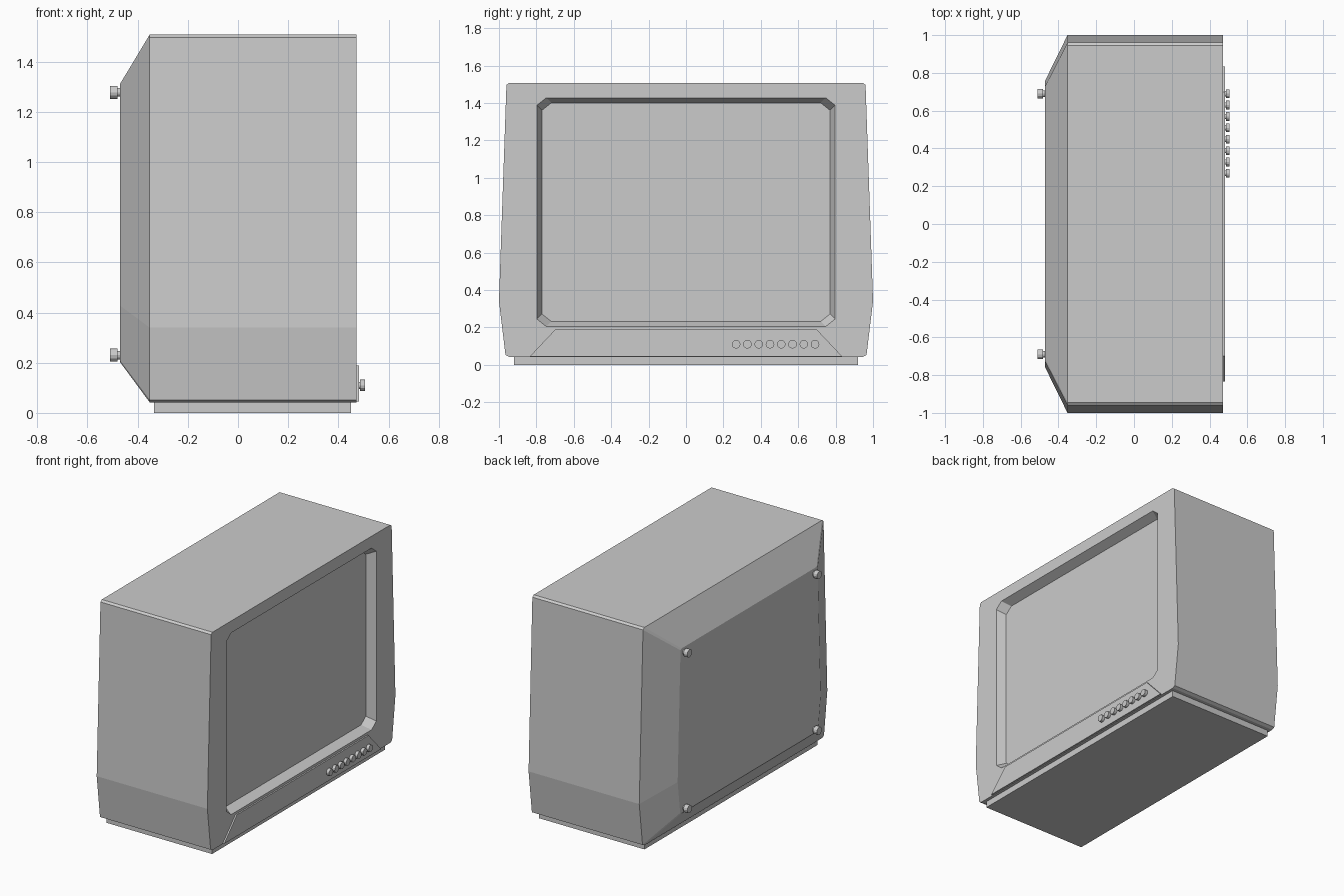
import bpy, bmesh, math
from mathutils import Matrix

if "Cube" in bpy.data.objects:
    bpy.data.objects.remove(bpy.data.objects["Cube"])

grey = bpy.data.materials.new("light grey plastic")
grey.diffuse_color = (0.6, 0.6, 0.6, 1)
grey.use_nodes = True
grey.node_tree.nodes["Principled BSDF"].inputs["Base Color"].default_value = grey.diffuse_color


def finish(name, bm):
    bmesh.ops.recalc_face_normals(bm, faces=bm.faces)
    me = bpy.data.meshes.new(name)
    bm.to_mesh(me)
    bm.free()
    me.materials.append(grey)
    ob = bpy.data.objects.new(name, me)
    bpy.context.collection.objects.link(ob)
    return ob


def mirrored(half):
    """Close a right-hand (y, z) half outline into a full symmetric loop."""
    return half + [(-y, z) for y, z in reversed(half)]


def loft(name, rings):
    """Skin a list of (x, outline) rings and cap both ends."""
    bm = bmesh.new()
    loops = [[bm.verts.new((x, y, z)) for y, z in pts] for x, pts in rings]
    for a, b in zip(loops, loops[1:]):
        n = len(a)
        for i in range(n):
            j = (i + 1) % n
            bm.faces.new((a[i], a[j], b[j], b[i]))
    bm.faces.new(loops[0])
    bm.faces.new(loops[-1])
    return finish(name, bm)


def opening(inset):
    """Screen outline with cut corners, shrunk by inset."""
    w, top, low, c = 0.797 - inset, 1.428 - inset, 0.205 + inset, 0.05
    return mirrored([(w - c, top), (w, top - c + 0.01), (w, 0.36),
                     (w, low + c - 0.01), (w - c, low)])


def knob(name, y, z, x0, direction, stem_r, stem_len, cap_r, cap_len):
    """Narrow stem with a wider cap, pointing along +x or -x."""
    circle = lambda r: [(y + r * math.cos(k * math.tau / 12),
                         z + r * math.sin(k * math.tau / 12)) for k in range(12)]
    x1 = x0 + direction * stem_len
    x2 = x1 + direction * cap_len
    return loft(name, [(x0, circle(stem_r)), (x1, circle(stem_r)),
                       (x1, circle(cap_r)), (x2, circle(cap_r))])


# Cabinet: tapered back, straight shell, front bezel and screen recess
shell = mirrored([(0.945, 1.508), (0.96, 1.497), (1.0, 0.34), (0.965, 0.052), (0.945, 0.042)])
back = [(y * 0.76, 0.757 + (z - 0.775) * 0.757) for y, z in shell]
loft("cabinet", [(-0.47, back), (-0.352, shell), (0.472, shell),
                 (0.472, opening(0)), (0.412, opening(0.027))])

# Screen plate
loft("screen", [(0.410, opening(0.03)), (0.415, opening(0.03))])

# Control strip under the screen
strip = mirrored([(0.70, 0.188), (0.835, 0.045)])
loft("control_strip", [(0.465, strip), (0.482, strip)])

# Foot plinth
bm = bmesh.new()
bmesh.ops.create_cube(bm, size=1, matrix=Matrix.Translation((0.058, 0, 0.025))
                      @ Matrix.Diagonal((0.786, 1.84, 0.05, 1)))
finish("plinth", bm)

# Row of control buttons
for i in range(8):
    knob(f"button_{i + 1}", 0.268 + i * 0.0603, 0.11, 0.475, 1, 0.014, 0.011, 0.023, 0.02)

# Back screws near each corner
for y in (-0.69, 0.69):
    for z in (0.23, 1.278):
        knob("back_screw", y, z, -0.465, -1, 0.017, 0.016, 0.026, 0.029)
